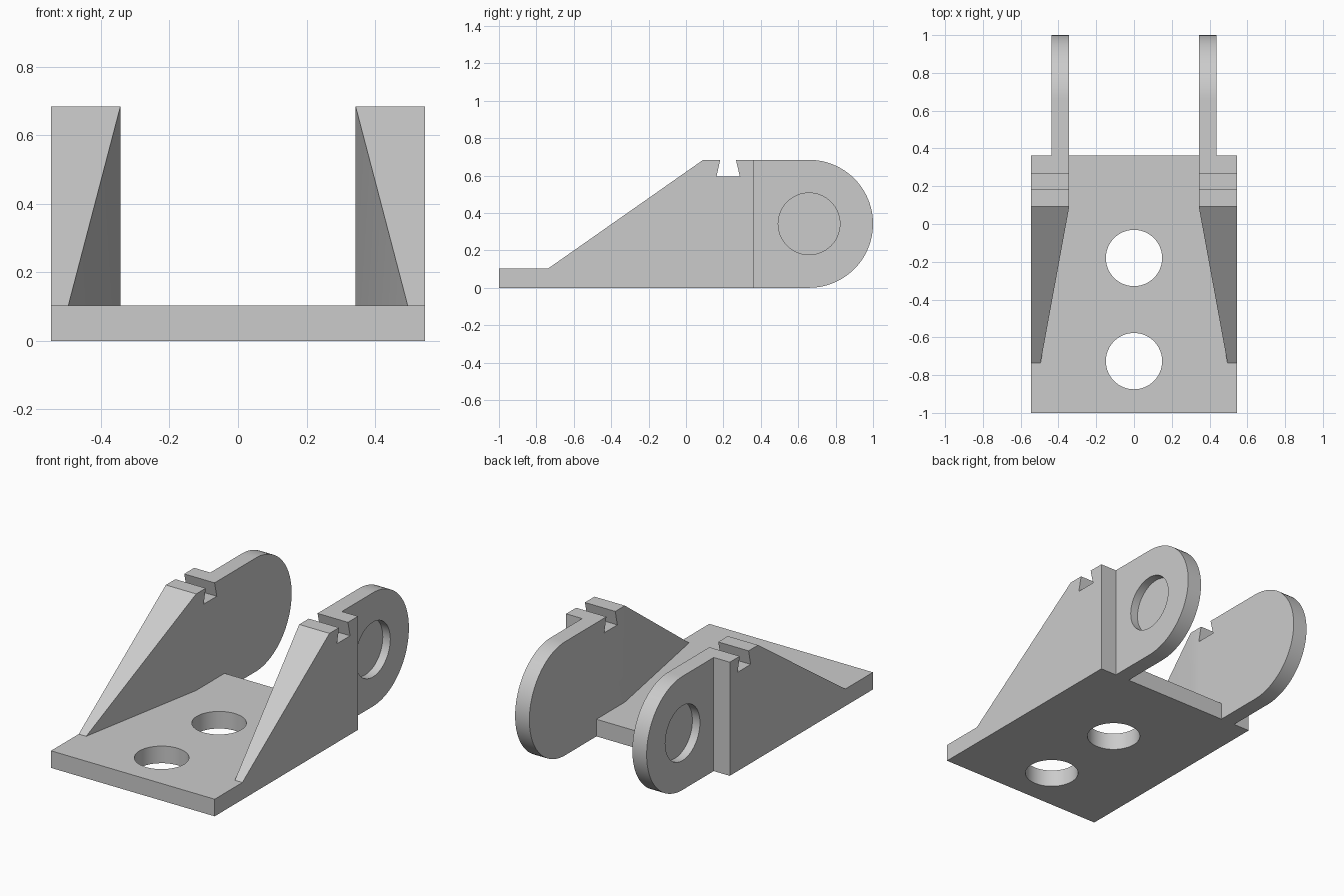
import bpy, bmesh, math
from mathutils import Vector

if "Cube" in bpy.data.objects:
    bpy.data.objects.remove(bpy.data.objects["Cube"], do_unlink=True)

# Shared dimensions
HALF_W, INNER, LUG_OUT = 0.545, 0.343, 0.438
BACK, BASE_T, TOP = 0.362, 0.103, 0.684
LUG_R, LUG_Y = TOP / 2, 1 - TOP / 2

grey = bpy.data.materials.new("plain grey")
grey.use_nodes = True
colour = (0.6, 0.6, 0.6, 1)
grey.diffuse_color = colour
grey.node_tree.nodes["Principled BSDF"].inputs["Base Color"].default_value = colour


def make_object(name, bm):
    bmesh.ops.recalc_face_normals(bm, faces=bm.faces[:])
    mesh = bpy.data.meshes.new(name)
    bm.to_mesh(mesh)
    bm.free()
    mesh.materials.append(grey)
    ob = bpy.data.objects.new(name, mesh)
    bpy.context.collection.objects.link(ob)
    return ob


def side_prism(profile, x0, x1):
    """Extrude a (y, z) outline from x0 to x1."""
    bm = bmesh.new()
    face = bm.faces.new([bm.verts.new((x0, y, z)) for y, z in profile])
    new = bmesh.ops.extrude_face_region(bm, geom=[face])["geom"]
    verts = [v for v in new if isinstance(v, bmesh.types.BMVert)]
    bmesh.ops.translate(bm, verts=verts, vec=(x1 - x0, 0, 0))
    return bm


def arc(cy, cz, r, start, end, steps):
    angles = [start + (end - start) * i / steps for i in range(steps + 1)]
    return [(cy + r * math.cos(a), cz + r * math.sin(a)) for a in angles]


def combine(target, other, operation):
    mod = target.modifiers.new(operation.lower(), "BOOLEAN")
    mod.operation, mod.solver, mod.object = operation, "EXACT", other
    bpy.context.view_layer.objects.active = target
    bpy.ops.object.modifier_apply(modifier=mod.name)
    bpy.data.objects.remove(other, do_unlink=True)


# Base plate with two bolt holes
plate = [(-1, 0), (BACK, 0), (BACK, BASE_T), (-1, BASE_T)]
bracket = make_object("mounting_bracket", side_prism(plate, -HALF_W, HALF_W))
for y in (-0.18, -0.726):
    bm = bmesh.new()
    bmesh.ops.create_cone(bm, cap_ends=True, segments=64, radius1=0.149,
                          radius2=0.149, depth=1)
    bmesh.ops.translate(bm, verts=bm.verts[:], vec=(0, y, 0))
    combine(bracket, make_object("bolt_hole_cutter", bm), "DIFFERENCE")

# Sloped side wall with a dovetail notch
wall = [(-0.737, 0), (BACK, 0), (BACK, TOP), (0.267, TOP), (0.288, 0.595),
        (0.163, 0.595), (0.183, TOP), (0.092, TOP), (-0.737, BASE_T)]
# Rounded lug outline and its blind round recess
lug = [(0.33, 0)] + arc(LUG_Y, LUG_R, LUG_R, -math.pi / 2, math.pi / 2, 48) + [(0.33, TOP)]
recess = arc(LUG_Y, LUG_R, 0.165, 0, math.tau, 64)[:-1]

for side in (1, -1):
    bm = side_prism(wall, side * INNER, side * HALF_W)
    # Taper the inner face of the wall towards the front
    run = Vector((0.495 - INNER, -0.737 - 0.092, 0))
    normal = Vector((side * run.y, -run.x, 0))
    cut = bmesh.ops.bisect_plane(
        bm, geom=bm.verts[:] + bm.edges[:] + bm.faces[:], dist=1e-5,
        plane_co=(side * INNER, 0.092, 0), plane_no=normal, clear_outer=True)
    bmesh.ops.holes_fill(bm, edges=[e for e in bm.edges if e.is_boundary])
    combine(bracket, make_object("side_wall", bm), "UNION")

    ear = make_object("lug", side_prism(lug, side * INNER, side * LUG_OUT))
    pocket = side_prism(recess, side * (LUG_OUT - 0.05), side * (LUG_OUT + 0.1))
    combine(ear, make_object("recess_cutter", pocket), "DIFFERENCE")
    combine(bracket, ear, "UNION")

# Smooth the round surfaces, keep hard edges
bpy.ops.object.select_all(action="DESELECT")
bracket.select_set(True)
bpy.context.view_layer.objects.active = bracket
bpy.ops.object.shade_smooth_by_angle(angle=math.radians(30))
